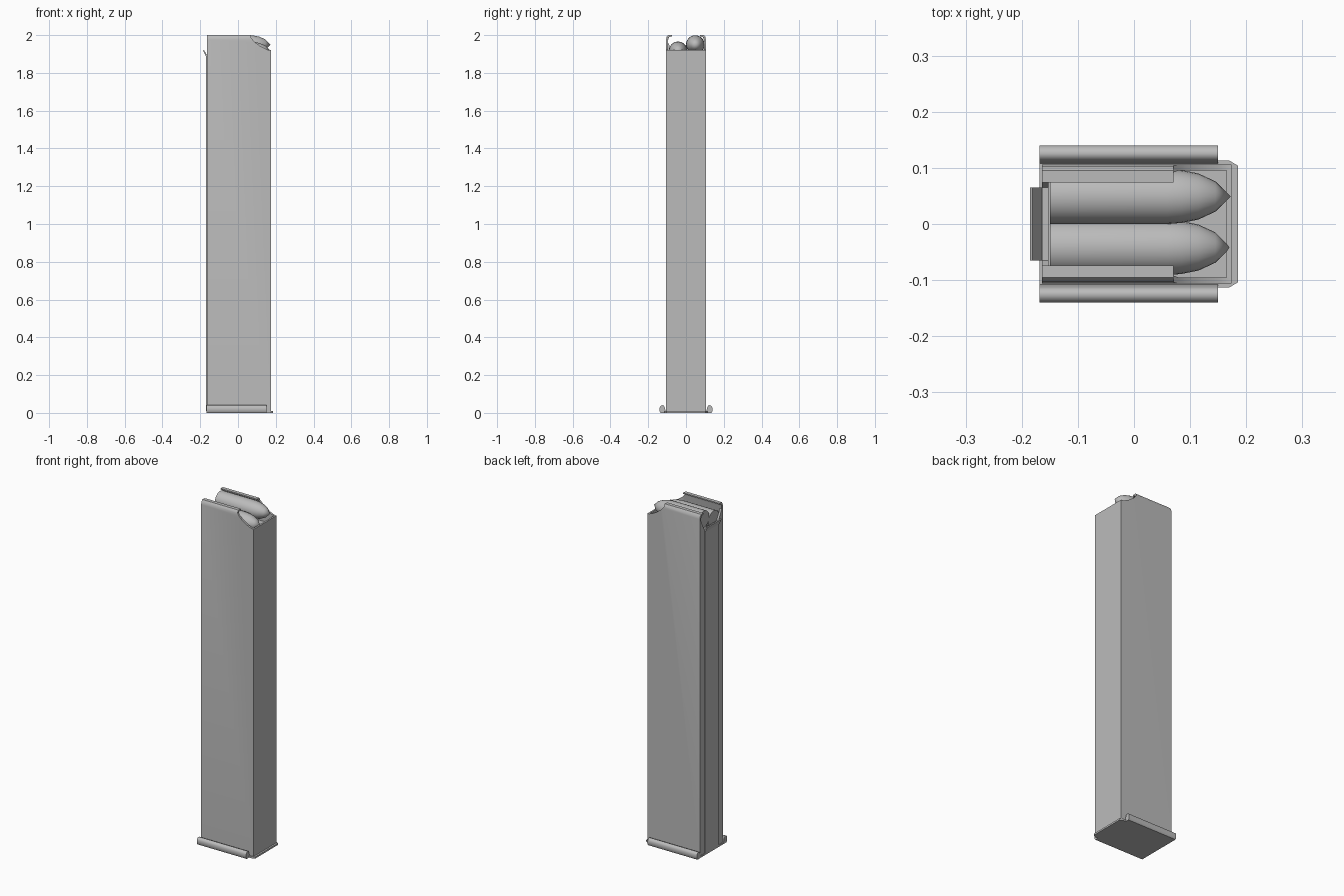
import bpy, bmesh, math
from mathutils import Vector

cube = bpy.data.objects.get("Cube")
if cube:
    bpy.data.objects.remove(cube, do_unlink=True)

grey = bpy.data.materials.new("plain_grey")
grey.use_nodes = True
COLOR = (0.5, 0.5, 0.5, 1)
grey.diffuse_color = COLOR
grey.node_tree.nodes["Principled BSDF"].inputs["Base Color"].default_value = COLOR


def finish(name, bm):
    bmesh.ops.recalc_face_normals(bm, faces=bm.faces)
    mesh = bpy.data.meshes.new(name)
    bm.to_mesh(mesh)
    bm.free()
    mesh.materials.append(grey)
    obj = bpy.data.objects.new(name, mesh)
    bpy.context.collection.objects.link(obj)
    return obj


def prism(name, outline, axis, lo, hi):
    """Extrude a 2D outline along axis 'x', 'y' or 'z'."""
    place = {"x": lambda a, b, t: (t, a, b),
             "y": lambda a, b, t: (a, t, b),
             "z": lambda a, b, t: (a, b, t)}[axis]
    bm = bmesh.new()
    face = bm.faces.new([bm.verts.new(place(a, b, lo)) for a, b in outline])
    moved = bmesh.ops.extrude_face_region(bm, geom=[face])["geom"]
    bmesh.ops.translate(bm, verts=[v for v in moved if isinstance(v, bmesh.types.BMVert)],
                        vec=Vector(place(0, 0, hi - lo)))
    return finish(name, bm)


def box(name, x0, x1, y0, y1, z0, z1):
    return prism(name, [(x0, y0), (x1, y0), (x1, y1), (x0, y1)], "z", z0, z1)


def smooth(obj, angle):
    bpy.ops.object.select_all(action="DESELECT")
    obj.select_set(True)
    bpy.context.view_layer.objects.active = obj
    bpy.ops.object.shade_smooth_by_angle(angle=math.radians(angle))


# Side walls with curled feed lips, trimmed towards the front
lip = [(0.095, 0.01), (0.106, 0.01), (0.106, 1.975), (0.103, 1.99), (0.095, 2.0),
       (0.074, 2.0), (0.074, 1.993), (0.09, 1.99), (0.095, 1.975)]
trim = [(0.07, 2.1), (0.07, 1.985), (0.09, 1.962), (0.12, 1.94), (0.15, 1.925),
        (0.165, 1.92), (0.3, 1.92), (0.3, 2.1)]
for side, name in ((1, "back_side_wall"), (-1, "front_side_wall")):
    wall = prism(name, [(y * side, z) for y, z in lip], "x", -0.164, 0.174)
    cutter = prism("trim_cutter", trim, "y", -0.3, 0.3)
    cutter.hide_render = True
    mod = wall.modifiers.new("trim", "BOOLEAN")
    mod.operation, mod.object, mod.solver = "DIFFERENCE", cutter, "EXACT"
    bpy.context.view_layer.objects.active = wall
    bpy.ops.object.modifier_apply(modifier=mod.name)
    bpy.data.objects.remove(cutter, do_unlink=True)
    smooth(wall, 35)

# End walls, the rear one notched between the lips
box("nose_wall", 0.165, 0.175, -0.105, 0.105, 0.01, 1.92)
prism("rear_wall", [(-0.1, 0.01), (0.1, 0.01), (0.1, 1.97), (0.065, 1.9),
                    (-0.065, 1.9), (-0.1, 1.97)], "x", -0.164, -0.152)
box("inner_platform", -0.155, 0.168, -0.098, 0.098, 0.01, 1.87)

# Raised rear strip with a flared top
prism("rear_strip", [(-0.163, 0.01), (-0.169, 0.01), (-0.169, 1.885), (-0.185, 1.918),
                     (-0.181, 1.922), (-0.163, 1.893)], "y", -0.065, 0.065)

# Base plate and rolled rails
prism("base_plate", [(-0.168, -0.113), (0.17, -0.113), (0.185, -0.104), (0.185, 0.104),
                     (0.17, 0.113), (-0.168, 0.113)], "z", 0, 0.01)
rail = [(0.108, 0), (0.134, 0), (0.14, 0.008), (0.14, 0.028), (0.135, 0.037),
        (0.126, 0.041), (0.117, 0.038), (0.113, 0.03), (0.108, 0.012)]
for side, name in ((1, "back_rail"), (-1, "front_rail")):
    smooth(prism(name, [(y * side, z) for y, z in rail], "x", -0.168, 0.15), 50)

# Two staggered pointed rounds, turned about the x axis
profile = [(-0.15, 0), (-0.15, 0.049), (0.06, 0.049), (0.085, 0.047), (0.115, 0.041),
           (0.145, 0.027), (0.172, 0)]
for name, y, z in (("upper_round", 0.049, 1.95), ("lower_round", -0.042, 1.917)):
    bm = bmesh.new()
    verts = [bm.verts.new((x, y, z + r)) for x, r in profile]
    edges = [bm.edges.new(pair) for pair in zip(verts, verts[1:])]
    bmesh.ops.spin(bm, geom=verts + edges, cent=(0, y, z), axis=(1, 0, 0),
                   angle=math.tau, steps=24)
    bmesh.ops.remove_doubles(bm, verts=bm.verts, dist=0.0005)
    smooth(finish(name, bm), 40)
